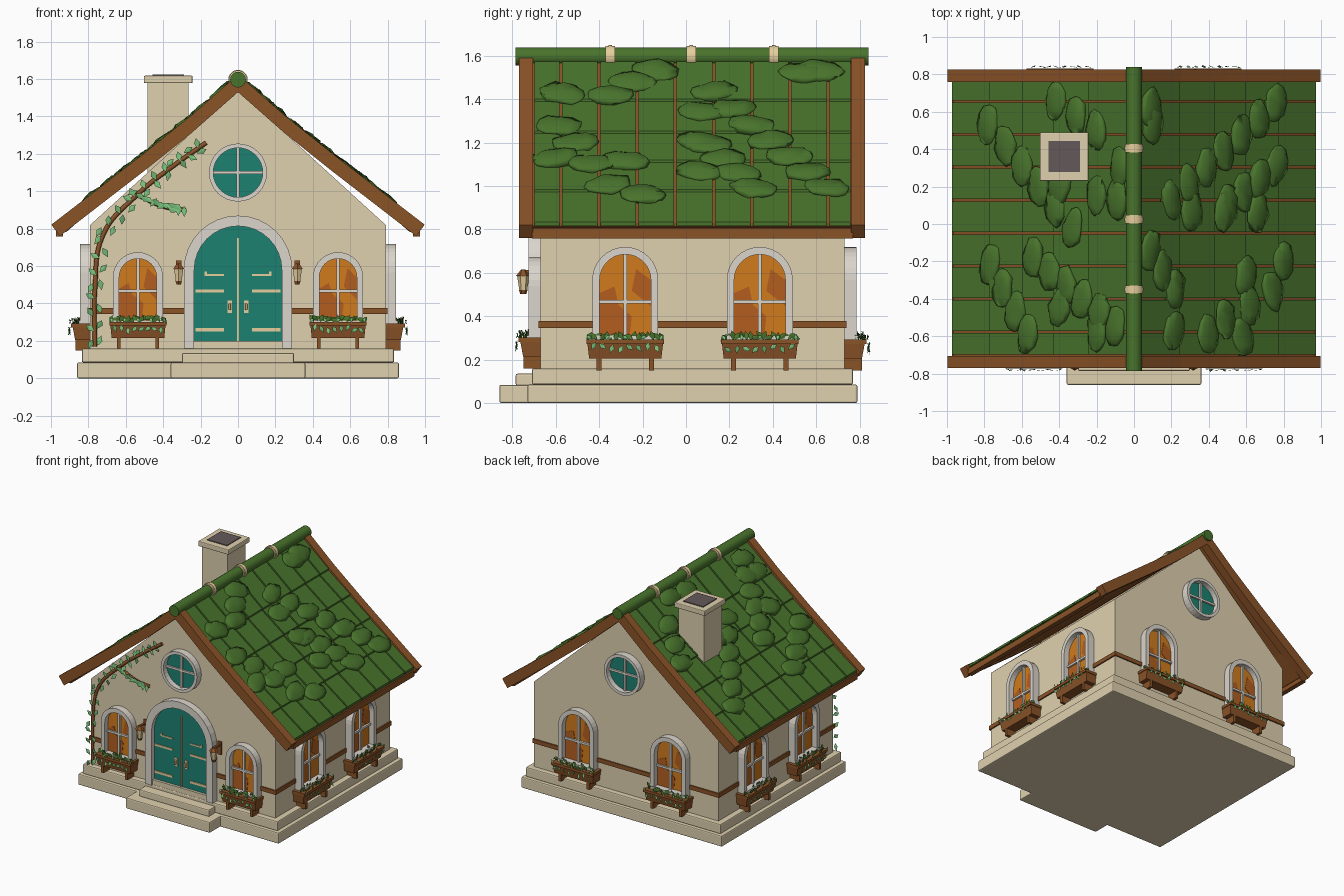
import bpy, bmesh, random
from math import pi, sin, cos, atan2
from mathutils import Matrix, Vector

random.seed(4)
if "Cube" in bpy.data.objects:
    bpy.data.objects.remove(bpy.data.objects["Cube"])
T, R = Matrix.Translation, Matrix.Rotation


def material(name, *rgb):
    col = [(c / 255) ** 2.2 for c in rgb] + [1]
    m = bpy.data.materials.new(name)
    m.use_nodes = True
    m.diffuse_color = col
    m.node_tree.nodes["Principled BSDF"].inputs["Base Color"].default_value = col
    return m


PLASTER = material("sand plaster", 222, 207, 173)
STONE = material("pale stone", 218, 212, 202)
WOOD = material("brown wood", 138, 84, 44)
GREEN = material("roof green", 74, 115, 48)
MINT = material("leaf green", 120, 190, 122)
TEAL = material("teal paint", 34, 128, 113)
AMBER = material("amber glass", 208, 122, 34)
RUST = material("dark amber glass", 178, 94, 36)
SOOT = material("soot grey", 100, 90, 90)
CREAM = material("cream metal", 230, 206, 156)


def finish(name, bm, mat, M=Matrix(), bevel=0, smooth=False, closed=True):
    if closed:
        bmesh.ops.recalc_face_normals(bm, faces=bm.faces)
    bm.transform(M)
    me = bpy.data.meshes.new(name)
    bm.to_mesh(me)
    bm.free()
    me.materials.append(mat)
    ob = bpy.data.objects.new(name, me)
    bpy.context.collection.objects.link(ob)
    if bevel:
        mod = ob.modifiers.new("bevel", 'BEVEL')
        mod.width, mod.segments = bevel, 2
    if smooth:
        me.shade_smooth()
    return ob


def add_box(bm, x, y, z):
    c = [bm.verts.new((a, b, h)) for h in z for a, b in
         ((x[0], y[0]), (x[1], y[0]), (x[1], y[1]), (x[0], y[1]))]
    for f in ((0, 1, 2, 3), (4, 5, 6, 7), (0, 1, 5, 4), (1, 2, 6, 5), (2, 3, 7, 6), (3, 0, 4, 7)):
        bm.faces.new([c[i] for i in f])
    return c


def box(name, x, y, z, mat, M=Matrix(), bevel=0):
    bm = bmesh.new()
    add_box(bm, x, y, z)
    return finish(name, bm, mat, M, bevel)


def extrude(bm, depth):
    geo = bmesh.ops.extrude_face_region(bm, geom=bm.faces[:])["geom"]
    bmesh.ops.translate(bm, vec=(0, depth, 0), verts=[v for v in geo if isinstance(v, bmesh.types.BMVert)])


def prism(name, pts, y0, y1, mat, M=Matrix()):
    bm = bmesh.new()
    bm.faces.new([bm.verts.new((x, y0, z)) for x, z in pts])
    extrude(bm, y1 - y0)
    return finish(name, bm, mat, M)


def band(name, outer, inner, y0, y1, mat, M, closed=False):
    bm = bmesh.new()
    a, b = ([bm.verts.new((x, y0, z)) for x, z in p] for p in (outer, inner))
    n = len(a)
    for i in range(n if closed else n - 1):
        j = (i + 1) % n
        bm.faces.new((a[i], a[j], b[j], b[i]))
    extrude(bm, y1 - y0)
    return finish(name, bm, mat, M)


def arch(hw, bottom, centre, n=16):
    arc = [(hw * cos(pi * i / n), centre + hw * sin(pi * i / n)) for i in range(n + 1)]
    return [(hw, bottom)] + arc + [(-hw, bottom)]


def circle(r, centre, n=32):
    return [(r * cos(2 * pi * i / n), centre + r * sin(2 * pi * i / n)) for i in range(n)]


def add_leaf(bm, pos, size):
    # folded diamond leaf facing -y, turned at random
    M = T(pos) @ R(random.uniform(-1.2, 1.2), 4, 'Y') @ R(random.uniform(-.4, .4), 4, 'X')
    p = [bm.verts.new(M @ (Vector(v) * size)) for v in
         ((0, 0, -1), (.55, .1, .1), (0, 0, 1), (-.55, .1, .1))]
    bm.faces.new((p[0], p[1], p[2]))
    bm.faces.new((p[0], p[2], p[3]))


def on_wall(angle, half, u):
    # local x runs along the wall, local -y points outward
    return T((0, .03, 0)) @ R(angle, 4, 'Z') @ T((u, -half, 0))


# Plinth, steps and house body
box("plinth", (-.86, .86), (-.73, .79), (0, .085), PLASTER, bevel=.008)
box("upper_plinth", (-.835, .835), (-.71, .77), (.085, .16), PLASTER, bevel=.008)
box("lower_step", (-.36, .36), (-.86, -.7), (0, .084), PLASTER, bevel=.008)
box("upper_step", (-.3, .3), (-.785, -.69), (.08, .135), PLASTER, bevel=.008)
prism("walls", [(-.79, .16), (.79, .16), (.79, .82), (0, 1.54), (-.79, .82)], -.67, .73, PLASTER)
for s in (-1, 1):
    box("side_rail", (s * .785, s * .8), (-.675, .735), (.345, .377), WOOD)
    box("front_rail", (s * .28, s * .8), (-.68, -.66), (.345, .377), WOOD)
box("back_rail", (-.8, .8), (.72, .74), (.345, .377), WOOD)

# Roof, gently flared toward the eaves
CURVE = [(0, 1.625), (.25, 1.405), (.5, 1.205), (.75, 1.012), (1, .82)]


def roof_z(x):
    for (a, p), (b, q) in zip(CURVE, CURVE[1:]):
        if x <= b:
            return p + (q - p) * (x - a) / (b - a)


def slope_profile(s, top, thick, end):
    xs = [0, .25, .5, .75, end]
    up = [(s * x, roof_z(x) + top) for x in xs]
    down = [(s * x, roof_z(x) + top - thick) for x in xs[:-1]]
    return up + [(s * (end - .045), roof_z(end) + top - thick * .65)] + down[::-1]


rows = [.02, .245, .43, .6, .775, .972]
cols = [-.705] + [.655 - .176 * k for k in range(7, -1, -1)] + [.765]
for s in (-1, 1):
    prism("roof_deck", slope_profile(s, -.034, .05, .965), -.71, .77, WOOD)
    for y in (-.77, .76):
        prism("barge_board", slope_profile(s, 0, .095, .998), y, y + .065, WOOD)
    box("eave_board", (s * .935, s * .972), (-.71, .77), (.758, .806), WOOD)
    bm = bmesh.new()
    for a, b in zip(rows, rows[1:]):
        for c, d in zip(cols, cols[1:]):
            v = add_box(bm, (s * a, s * b), (c + .006, d - .006), (0, .018))
            for p in v:
                low = abs(abs(p.co.x) - b) < .001
                p.co.z += roof_z(abs(p.co.x)) - (.026 if low else .038)
    finish("roof_panels", bm, GREEN)


def cylinder(name, r, y0, y1, mat):
    bm = bmesh.new()
    bmesh.ops.create_cone(bm, cap_ends=True, segments=20, radius1=r, radius2=r, depth=y1 - y0)
    ob = finish(name, bm, mat, T((0, (y0 + y1) / 2, 1.597)) @ R(pi / 2, 4, 'X'))
    for f in ob.data.polygons:
        f.use_smooth = len(f.vertices) == 4


cylinder("ridge_pole", .042, -.785, .84, GREEN)
for y in (-.35, .025, .405):
    for k in (-.014, 0, .014):
        cylinder("ridge_rope", .052 - abs(k) * .2, y + k - .008, y + k + .008, CREAM)

# Leafy clumps in chains: start x, y, end x, y, count
chains = [(.76, .65, .2, .13, 7), (.76, .31, .5, .1, 4), (.66, .06, .31, .07, 3), (.09, .62, .1, .54, 2),
          (.09, -.14, .22, -.35, 3), (.21, -.57, .58, -.6, 3), (.49, -.51, .74, -.36, 3), (.8, -.2, .6, -.28, 2),
          (-.78, .53, -.33, -.02, 6), (-.42, .66, -.2, .5, 3), (-.08, .3, -.09, .13, 2), (-.2, .15, -.4, .2, 2),
          (-.77, -.22, -.57, -.59, 4), (-.54, -.18, -.1, -.55, 6), (-.4, -.45, -.2, -.57, 2)]
bm = bmesh.new()
for x0, y0, x1, y1, n in chains:
    for i in range(n):
        t = i / (n - 1)
        x, y = x0 + (x1 - x0) * t, y0 + (y1 - y0) * t
        lean = atan2(roof_z(abs(x) - .05) - roof_z(abs(x) + .05), .1) * (1 if x > 0 else -1)
        M = T((x, y, roof_z(abs(x)) - .012)) @ R(lean, 4, 'Y') @ R(random.uniform(-.3, .3), 4, 'Z')
        M = M @ Matrix.Diagonal((.072, .11, .019, 1)) @ R(pi / 2, 4, 'X')
        new = bmesh.ops.create_uvsphere(bm, u_segments=8, v_segments=6, radius=1, matrix=M)["verts"]
        for v in new:
            v.co += Vector([random.uniform(-.008, .008) for _ in range(3)])
finish("roof_foliage", bm, GREEN, smooth=True)

# Chimney
box("chimney_shaft", (-.483, -.265), (.25, .47), (1, 1.58), PLASTER)
box("chimney_cap", (-.503, -.243), (.23, .49), (1.578, 1.618), PLASTER, bevel=.006)
box("chimney_opening", (-.458, -.288), (.277, .445), (1.6, 1.624), SOOT)


# Arched windows with planters
def window(M, hw, zc, pw, dz):
    inner = hw - .034
    band("window_surround", arch(hw, .29, zc), arch(inner, .29, zc), 0, -.055, STONE, M)
    prism("window_glass", arch(inner, .29, zc), .01, -.012, AMBER, M)
    prism("glass_shade", [(-inner, .3), (.02, .3), (.03, .4), (-.03, .45), (-.05, zc - .03), (-inner, zc - .06)],
          -.01, -.015, RUST, M)
    prism("glass_shade", [(.03, zc - .05), (inner, zc - .12), (inner, zc), (.05, zc + .05)], -.01, -.015, RUST, M)
    box("window_mullion", (-.008, .008), (-.028, 0), (.29, zc + inner), STONE, M)
    box("window_transom", (-inner, inner), (-.028, 0), (.458, .474), STONE, M)
    box("window_sill", (-hw, hw), (-.065, 0), (.285, .31), STONE, M)
    # Planter box, feet and plants
    M = M @ T((0, 0, dz))
    bm = bmesh.new()
    for v in add_box(bm, (-pw, pw), (-.095, 0), (.215, .29)):
        if v.co.z < .25:
            v.co.x *= .95
            v.co.y *= .85
    finish("planter_box", bm, WOOD, M)
    box("planter_rim", (-pw - .004, pw + .004), (-.102, 0), (.282, .302), WOOD, M)
    for s in (-1, 1):
        box("planter_foot", (s * pw * .63, s * pw * .76), (-.08, 0), (.16, .22), WOOD, M)
    dark, light = bmesh.new(), bmesh.new()
    for i in range(17):
        x = pw * (i / 8 - 1) * .95
        add_leaf(dark, (x, random.uniform(-.1, -.05), .312 + random.uniform(-.004, .012)), .024)
        if i % 2:
            add_leaf(light, (x, -.112, random.uniform(.252, .275)), .022)
        if i % 4 == 0:
            add_leaf(light, (x, -.108, .312), .016)
    finish("planter_greens", dark, GREEN, M, closed=False)
    finish("planter_trailing_leaves", light, MINT, M, closed=False)


for s in (-1, 1):
    window(on_wall(0, .7, s * .535), .134, .54, .148, 0)
    window(on_wall(pi, .7, s * .395), .152, .567, .175, -.01)
    for angle in (pi / 2, -pi / 2):
        window(on_wall(angle, .79, s * .31), .152, .567, .175, -.01)

# Round gable windows
for angle in (0, pi):
    M = on_wall(angle, .7, 0)
    band("round_surround", circle(.155, 1.1), circle(.132, 1.1), .01, -.055, STONE, M, True)
    prism("round_glass", circle(.134, 1.1), .01, -.012, TEAL, M)
    box("round_mullion", (-.008, .008), (-.026, 0), (.967, 1.233), STONE, M)
    box("round_transom", (-.133, .133), (-.026, 0), (1.092, 1.108), STONE, M)

# Double door with metal fittings, and lanterns
M = on_wall(0, .7, 0)
band("door_surround", arch(.29, .16, .58), arch(.234, .16, .58), .01, -.055, STONE, M)
prism("door_leaves", arch(.236, .2, .58), .01, -.02, TEAL, M)
box("door_threshold", (-.235, .235), (-.04, 0), (.16, .2), PLASTER, M)
box("door_centre_strip", (-.006, .006), (-.028, 0), (.2, .75), CREAM, M)
for s in (-1, 1):
    box("lower_hinge", (s * .075, s * .228), (-.027, 0), (.25, .268), CREAM, M)
    box("middle_hinge", (s * .075, s * .228), (-.027, 0), (.46, .476), CREAM, M)
    box("upper_hinge", (s * .075, s * .175), (-.027, 0), (.548, .558), CREAM, M)
    box("hinge_tip", (s * .165, s * .178), (-.027, 0), (.548, .572), CREAM, M)
    box("handle_plate", (s * .032, s * .056), (-.026, 0), (.35, .415), CREAM, M)
    box("door_handle", (s * .038, s * .05), (-.045, -.02), (.365, .4), CREAM, M, .003)
    L = on_wall(0, .7, s * .317)
    box("lantern_bracket", (-.008, .008), (-.09, 0), (.6, .612), WOOD, L)
    box("lantern_plate", (-.015, .015), (-.012, 0), (.53, .63), WOOD, L)
    for name, r1, r2, z, h, mat in (("lantern_cap", .034, .01, .6, .03, WOOD),
                                    ("lantern_glass", .018, .028, .552, .066, CREAM),
                                    ("lantern_base", .014, .02, .511, .018, WOOD)):
        bm = bmesh.new()
        bmesh.ops.create_cone(bm, cap_ends=True, segments=6, radius1=r1, radius2=r2, depth=h)
        finish(name, bm, mat, L @ T((0, -.08, z)))

# Climbing vine
leaves = bmesh.new()
stem = [(-.765, .17), (-.765, .47), (-.72, .77), (-.54, .98), (-.34, 1.14), (-.17, 1.26)]
for path in (stem, [(-.54, .98), (-.39, .915), (-.28, .9)]):
    cu = bpy.data.curves.new("vine_stem", 'CURVE')
    cu.dimensions, cu.bevel_depth, cu.bevel_resolution = '3D', .012, 1
    sp = cu.splines.new('BEZIER')
    sp.bezier_points.add(len(path) - 1)
    for p, (x, z) in zip(sp.bezier_points, path):
        p.co = (x, -.685, z)
        p.handle_left_type = p.handle_right_type = 'AUTO'
    cu.materials.append(WOOD)
    ob = bpy.data.objects.new("vine_stem", cu)
    bpy.context.collection.objects.link(ob)
    for (a, p), (b, q) in zip(path, path[1:]):
        for i in range(7):
            t = i / 7
            side = .024 if i % 2 else -.024
            add_leaf(leaves, (a + (b - a) * t + side, -.71, p + (q - p) * t - side * .5), .03)
finish("vine_leaves", leaves, MINT, closed=False)
